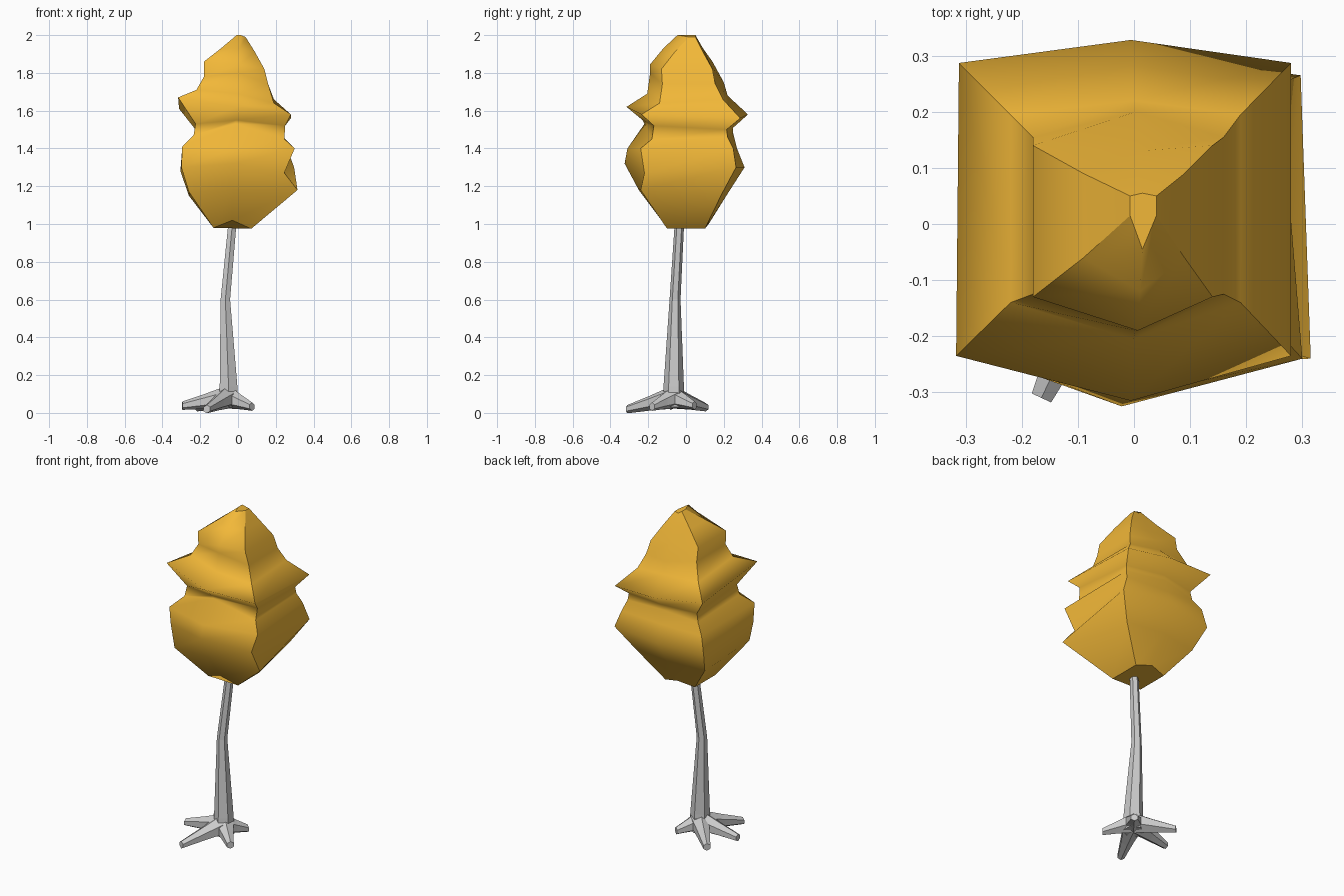
import bpy, bmesh, math
from mathutils import Vector

if "Cube" in bpy.data.objects:
    bpy.data.objects.remove(bpy.data.objects["Cube"])


def loft(name, rings, sharp_columns=None):
    """Skin a stack of equal-count rings and close both ends."""
    bm = bmesh.new()
    rows = [[bm.verts.new(p) for p in ring] for ring in rings]
    n = len(rows[0])
    for a, b in zip(rows, rows[1:]):
        for i in range(n):
            j = (i + 1) % n
            bm.faces.new((a[i], a[j], b[j], b[i]))
    caps = [bm.faces.new(rows[0][::-1]), bm.faces.new(rows[-1])]
    bmesh.ops.recalc_face_normals(bm, faces=bm.faces[:])
    if sharp_columns is not None:
        for f in bm.faces:
            f.smooth = True
        for a, b in zip(rows, rows[1:]):
            for i in sharp_columns:
                bm.edges.get((a[i], b[i])).smooth = False
        for f in caps:
            for e in f.edges:
                e.smooth = False
    me = bpy.data.meshes.new(name)
    bm.to_mesh(me)
    bm.free()
    ob = bpy.data.objects.new(name, me)
    bpy.context.collection.objects.link(ob)
    return ob


def tube(name, path, radii, sides=6):
    """Tapered tube whose rings face along the overall path direction."""
    path = [Vector(p) for p in path]
    d = path[-1] - path[0]
    if abs(d.z) > d.xy.length:
        u, v = Vector((1, 0, 0)), Vector((0, 1, 0))
    else:
        u, v = Vector((-d.y, d.x, 0)).normalized(), Vector((0, 0, 1))
    angles = [2 * math.pi * (i + 0.5) / sides for i in range(sides)]
    return loft(name, [[p + r * (math.cos(a) * u + math.sin(a) * v) for a in angles]
                       for p, r in zip(path, radii)])


# Foliage levels: left x,z / right x,z / front y,z / back y,z / corner front y, back y
levels = [
    (-.13, .98, .07, .975, -.13, 1.02, .12, 1.0, -.10, .10),
    (-.26, 1.17, .315, 1.18, -.25, 1.18, .22, 1.16, -.24, .19),
    (-.30, 1.30, .245, 1.27, -.325, 1.32, .31, 1.30, -.22, .265),
    (-.295, 1.41, .30, 1.40, -.31, 1.40, .27, 1.40, -.24, .25),
    (-.235, 1.47, .245, 1.45, -.22, 1.53, .25, 1.48, -.18, .22),
    (-.225, 1.53, .25, 1.52, -.23, 1.55, .25, 1.51, -.17, .215),
    (-.317, 1.67, .28, 1.58, -.315, 1.62, .328, 1.58, -.235, .287),
    (-.22, 1.71, .19, 1.64, -.205, 1.69, .22, 1.68, -.14, .195),
    (-.18, 1.78, .16, 1.74, -.19, 1.80, .20, 1.75, -.125, .155),
    (-.18, 1.86, .14, 1.82, -.19, 1.845, .13, 1.84, -.13, .14),
    (-.09, 1.93, .09, 1.91, -.12, 1.93, .09, 1.93, -.06, .09),
    (-.007, 2.0, .04, 1.99, -.045, 2.0, .055, 1.985, .015, .05),
]
# Rear corners that differ from the front: left x,z / right x,z
rear = {1: (-.26, 1.15, .21, 1.16), 2: (-.305, 1.28, .297, 1.30),
        3: (-.28, 1.39, .26, 1.40), 4: (-.235, 1.45, .24, 1.46),
        5: (-.225, 1.50, .235, 1.50), 6: (-.312, 1.61, .28, 1.56),
        7: (-.22, 1.68, .19, 1.66)}
rings = []
for k, (lx, lz, rx, rz, fy, fz, by, bz, cf, cb) in enumerate(levels):
    mx = -.03 + .045 * k / (len(levels) - 1)
    blx, blz, brx, brz = rear.get(k, (lx, lz, rx, rz))
    rings.append([(lx, cf, lz), (mx, fy, fz), (rx, cf, rz),
                  (brx, cb, brz), (mx, by, bz), (blx, cb, blz)])
foliage = loft("foliage", rings, sharp_columns=(0, 2, 3, 5))
gold = bpy.data.materials.new("golden_leaves")
gold.diffuse_color = (.89, .48, .04, 1)
gold.use_nodes = True
gold.node_tree.nodes["Principled BSDF"].inputs["Base Color"].default_value = gold.diffuse_color
foliage.data.materials.append(gold)

# Bent trunk
tube("trunk",
     [(-.05, -.065, .03), (-.05, -.065, .14), (-.067, -.058, .6), (-.03, -.035, 1.0), (-.025, -.03, 1.06)],
     [.06, .054, .029, .025, .025])

# Five spreading roots
base = Vector((-.05, -.065, .085))
tips = [(-.165, -.31, .02), (-.295, -.08, .038), (.075, -.18, .033),
        (-.215, .105, .03), (.035, .045, .04)]
for i, t in enumerate(tips):
    tip = Vector(t)
    mid = base.lerp(tip, .5)
    tube(f"root_{i + 1}", [base, mid, tip], [.062, .040, .022])
